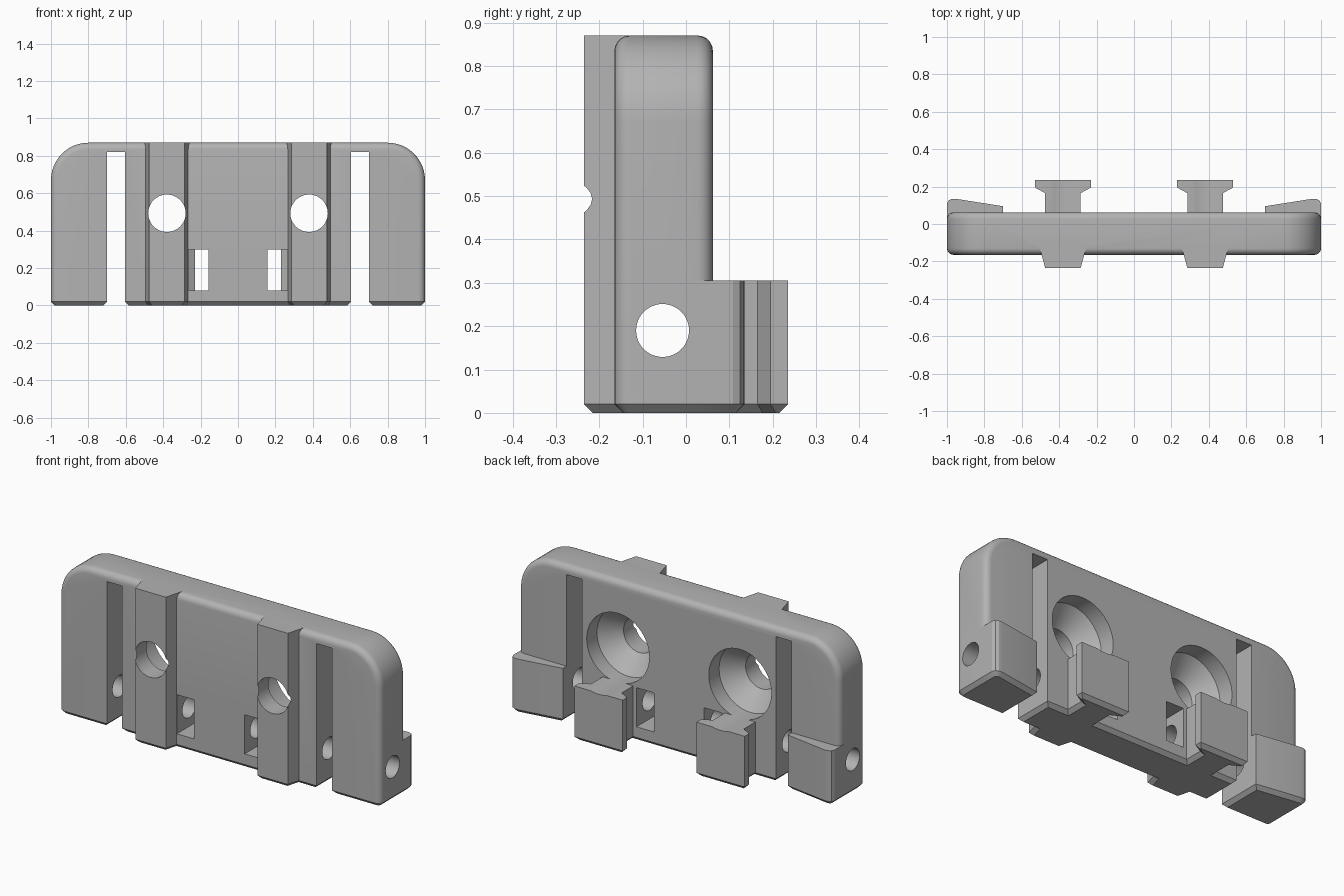
import bpy, bmesh, math
from mathutils import Vector

cube = bpy.data.objects.get("Cube")
if cube:
    bpy.data.objects.remove(cube, do_unlink=True)

grey = bpy.data.materials.new("plain_grey")
grey.use_nodes = True
COLOUR = (0.45, 0.45, 0.45, 1)
grey.diffuse_color = COLOUR
grey.node_tree.nodes["Principled BSDF"].inputs["Base Color"].default_value = COLOUR

CHAMFER = 0.02
HEIGHT = 0.87
POST_X = 0.38


def finish(bm, name):
    bmesh.ops.recalc_face_normals(bm, faces=bm.faces)
    mesh = bpy.data.meshes.new(name)
    bm.to_mesh(mesh)
    bm.free()
    mesh.materials.append(grey)
    obj = bpy.data.objects.new(name, mesh)
    bpy.context.collection.objects.link(obj)
    return obj


def extrude_outline(points, offset):
    """Closed outline of 3D points swept along an offset."""
    bm = bmesh.new()
    face = bm.faces.new([bm.verts.new(p) for p in points])
    swept = bmesh.ops.extrude_face_region(bm, geom=[face], use_keep_orig=True)
    verts = [v for v in swept["geom"] if isinstance(v, bmesh.types.BMVert)]
    bmesh.ops.translate(bm, vec=Vector(offset), verts=verts)
    bmesh.ops.recalc_face_normals(bm, faces=bm.faces)
    return bm


def chamfer_base(bm):
    edges = [e for e in bm.edges
             if all(abs(v.co.z) < 1e-5 for v in e.verts)]
    bmesh.ops.bevel(bm, geom=edges, offset=CHAMFER, segments=1,
                    affect='EDGES', clamp_overlap=False)


def upright(name, outline, side, height):
    """Vertical prism with a chamfered foot, mirrored by side."""
    bm = extrude_outline([(side * x, y, 0) for x, y in outline], (0, 0, height))
    chamfer_base(bm)
    return finish(bm, name)


def through_cut(name, outline, side, y0, y1):
    bm = extrude_outline([(side * x, y0, z) for x, z in outline], (0, y1 - y0, 0))
    return finish(bm, name)


def turned(name, profile, point, count=48):
    """Solid of revolution; profile holds (radius, distance along axis)."""
    bm = bmesh.new()
    rings = []
    for r, d in profile:
        angles = [math.tau * i / count for i in range(count)]
        rings.append([bm.verts.new(point(r * math.cos(a), r * math.sin(a), d))
                      for a in angles])
    for low, high in zip(rings, rings[1:]):
        for i in range(count):
            j = (i + 1) % count
            bm.faces.new((low[i], low[j], high[j], high[i]))
    bm.faces.new(rings[0])
    bm.faces.new(rings[-1])
    return finish(bm, name)


def combine(body, other, operation):
    mod = body.modifiers.new("combine", 'BOOLEAN')
    mod.operation = operation
    mod.solver = 'EXACT'
    mod.object = other
    bpy.context.view_layer.objects.active = body
    bpy.ops.object.modifier_apply(modifier=mod.name)
    bpy.data.objects.remove(other, do_unlink=True)


# Main plate: rounded top corners, softened rims, chamfered foot
FRONT, BACK, CORNER = -0.165, 0.062, 0.2
outline = [(-1, FRONT, 0), (1, FRONT, 0)]
for centre, start in ((1 - CORNER, 0), (CORNER - 1, math.pi / 2)):
    for i in range(13):
        a = start + math.pi / 2 * i / 12
        outline.append((centre + CORNER * math.cos(a), FRONT,
                        HEIGHT - CORNER + CORNER * math.sin(a)))
bm = extrude_outline(outline, (0, BACK - FRONT, 0))
rims = [e for e in bm.edges
        if abs(e.verts[0].co.y - e.verts[1].co.y) < 1e-5
        and max(v.co.z for v in e.verts) > 0.01]
bmesh.ops.bevel(bm, geom=rims, offset=0.035, segments=5, profile=0.5,
                affect='EDGES', clamp_overlap=False)
chamfer_base(bm)
body = finish(bm, "mounting_bracket")

# Added parts: front ribs, rear hook posts and rear side pads
rib = [(POST_X - 0.122, -0.1), (POST_X - 0.122, -0.135), (POST_X - 0.095, -0.235),
       (POST_X + 0.095, -0.235), (POST_X + 0.122, -0.135), (POST_X + 0.122, -0.1)]
half_post = [(0.095, 0), (0.095, 0.165), (0.15, 0.195), (0.15, 0.235)]
post = [(POST_X + x, y) for x, y in half_post]
post += [(POST_X - x, y) for x, y in reversed(half_post)]
pad = [(0.7, 0), (0.7, 0.095), (0.955, 0.135), (0.975, 0.134),
       (0.992, 0.125), (1, 0.108), (1, 0)]
for side in (1, -1):
    combine(body, upright("front_rib", rib, side, HEIGHT), 'UNION')
    combine(body, upright("hook_post", post, side, 0.305), 'UNION')
    combine(body, upright("side_pad", pad, side, 0.305), 'UNION')

# Cuts: open slots with flared feet, windows and countersunk screw holes
slot = [(0.605, 0.82), (0.7, 0.82), (0.7, 0.02), (0.75, -0.03),
        (0.555, -0.03), (0.605, 0.02)]
window = [(0.157, 0.08), (0.265, 0.08), (0.265, 0.3), (0.157, 0.3)]
screw = [(0.1, -0.3), (0.1, -0.13), (0.195, -0.03), (0.195, 0.3)]
for side in (1, -1):
    combine(body, through_cut("slot_cutter", slot, side, -0.3, 0.155), 'DIFFERENCE')
    combine(body, through_cut("window_cutter", window, side, -0.3, 0.11), 'DIFFERENCE')
    combine(body, turned("screw_cutter", screw,
                         lambda u, v, d: (side * POST_X + u, d, 0.493 + v)), 'DIFFERENCE')

# Cross hole running the full width
combine(body, turned("cross_hole_cutter", [(0.061, -1.2), (0.061, 1.2)],
                     lambda u, v, d: (d, u - 0.054, 0.19 + v)), 'DIFFERENCE')

# Smooth rounded areas, keep machined edges sharp
bpy.ops.object.select_all(action='DESELECT')
body.select_set(True)
bpy.context.view_layer.objects.active = body
bpy.ops.object.shade_smooth_by_angle(angle=math.radians(25))
